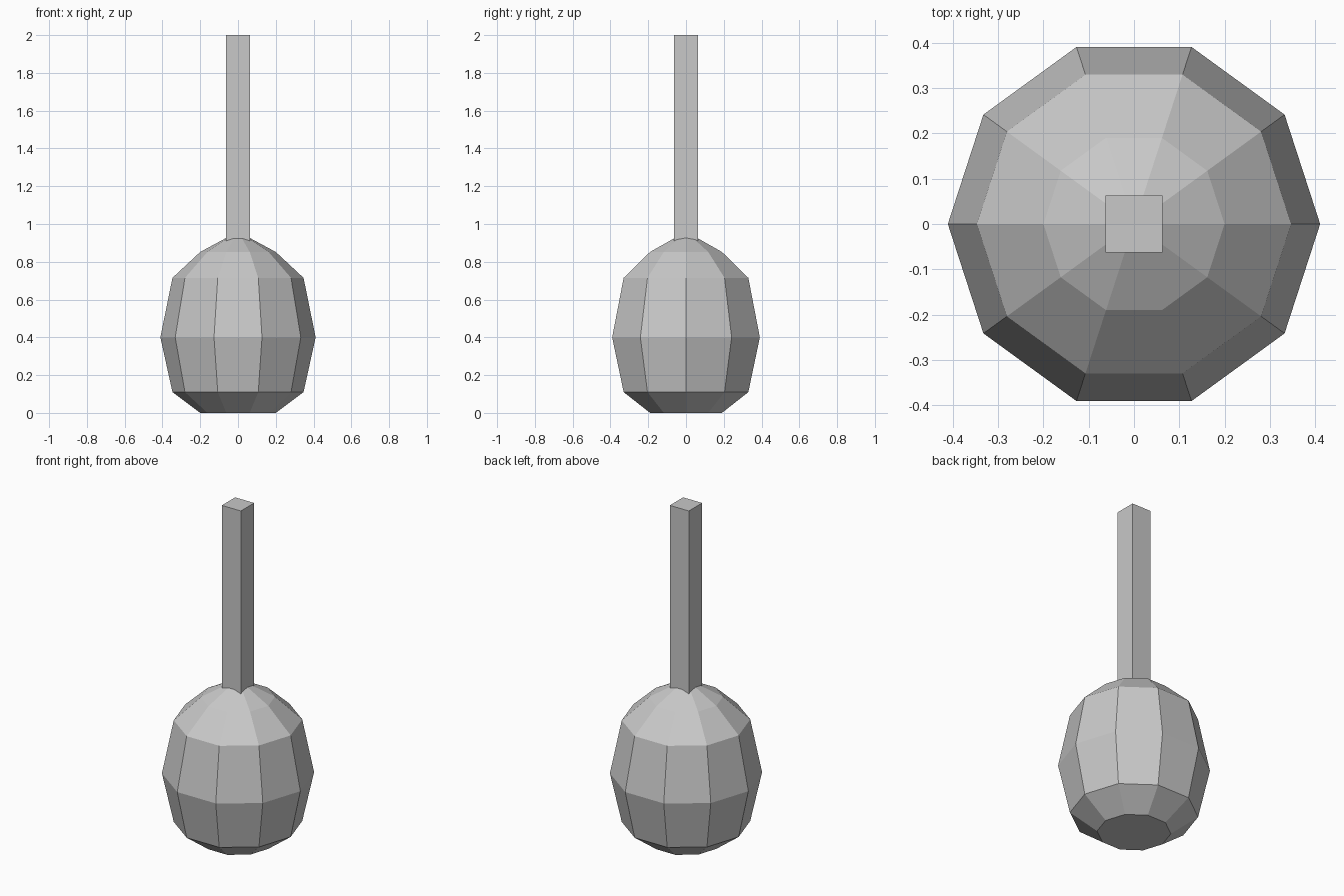
import bpy, bmesh, math

if "Cube" in bpy.data.objects:
    bpy.data.objects.remove(bpy.data.objects["Cube"])

grey = bpy.data.materials.new("plain grey")
grey.diffuse_color = (0.58, 0.58, 0.58, 1)
grey.use_nodes = True
grey.node_tree.nodes["Principled BSDF"].inputs["Base Color"].default_value = grey.diffuse_color


def add_object(name, bm):
    bmesh.ops.recalc_face_normals(bm, faces=bm.faces)
    mesh = bpy.data.meshes.new(name)
    bm.to_mesh(mesh)
    bm.free()
    mesh.materials.append(grey)
    obj = bpy.data.objects.new(name, mesh)
    bpy.context.collection.objects.link(obj)
    return obj


# Faceted bulb: ten-sided rings (radius, height), flat base, pointed crown
SIDES = 10
profile = [(0.2, 0.0), (0.347, 0.11), (0.411, 0.4), (0.347, 0.715), (0.2, 0.852)]
bm = bmesh.new()
rings = [[bm.verts.new((r * math.cos(math.tau * i / SIDES),
                        r * math.sin(math.tau * i / SIDES), z))
          for i in range(SIDES)] for r, z in profile]
for low, high in zip(rings, rings[1:]):
    for i in range(SIDES):
        j = (i + 1) % SIDES
        bm.faces.new((low[i], low[j], high[j], high[i]))
bm.faces.new(rings[0][::-1])
apex = bm.verts.new((0, 0, 0.96))
for i in range(SIDES):
    bm.faces.new((rings[-1][i], rings[-1][(i + 1) % SIDES], apex))
add_object("bulb", bm)

# Square handle rising out of the crown
HALF, BOTTOM, TOP = 0.0625, 0.88, 2.0
bm = bmesh.new()
bmesh.ops.create_cube(bm, size=1)
for v in bm.verts:
    v.co.x *= HALF * 2
    v.co.y *= HALF * 2
    v.co.z = TOP if v.co.z > 0 else BOTTOM
add_object("handle", bm)
